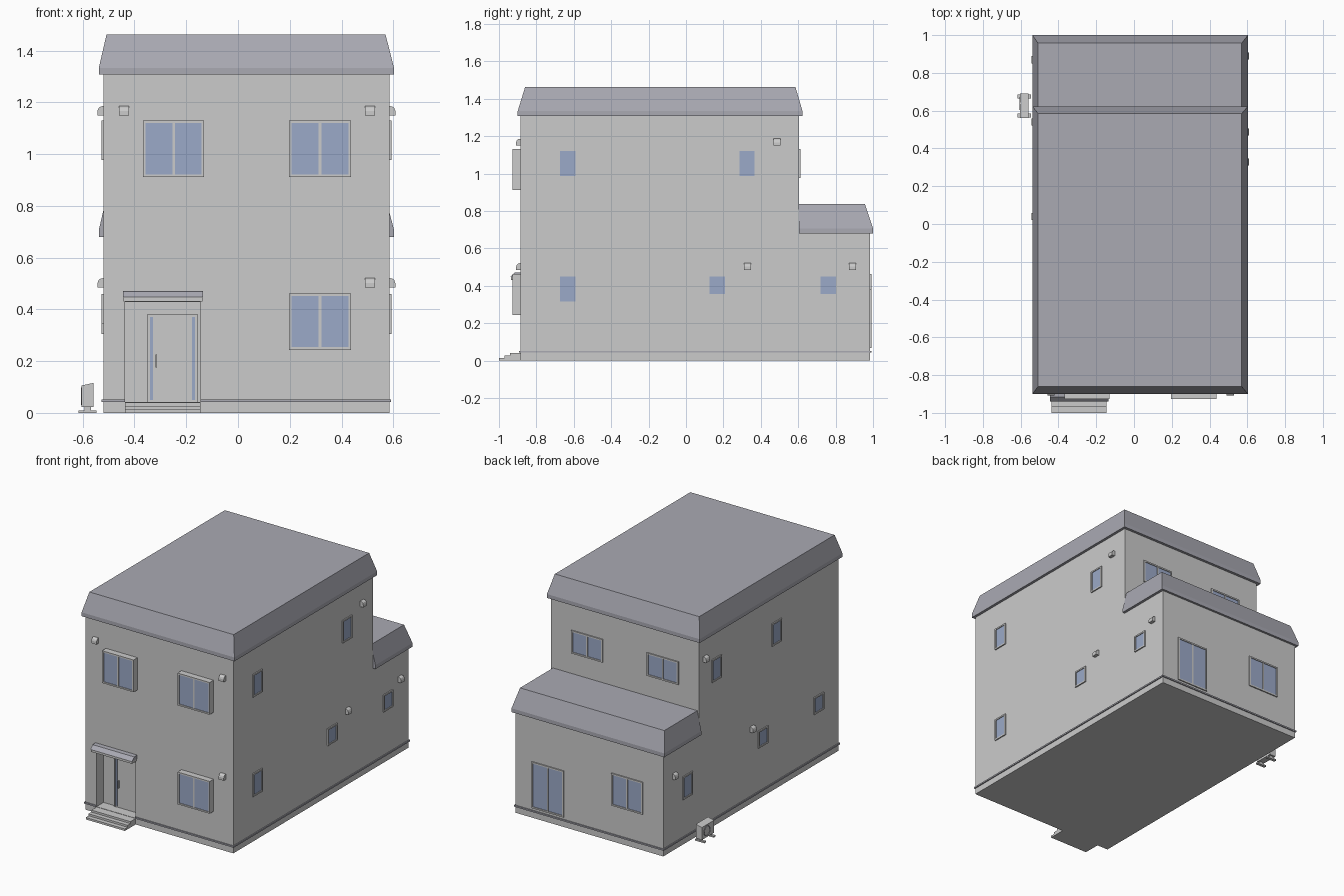
import bpy, bmesh
from math import pi, radians
from mathutils import Matrix, Vector

if "Cube" in bpy.data.objects:
    bpy.data.objects.remove(bpy.data.objects["Cube"])


def material(name, rgb):
    m = bpy.data.materials.new(name)
    m.diffuse_color = (*rgb, 1)
    m.use_nodes = True
    m.node_tree.nodes["Principled BSDF"].inputs["Base Color"].default_value = m.diffuse_color
    return m


WALL = material("wall_grey", (0.58, 0.58, 0.57))
ROOF = material("roof_slate", (0.40, 0.40, 0.45))
GLASS = material("window_glass", (0.33, 0.40, 0.58))
TRIM = material("pale_trim", (0.72, 0.72, 0.72))
SILL = material("dark_strip", (0.40, 0.40, 0.45))

X0, X1 = -0.52, 0.585               # side walls
YF, YM, YB = -0.885, 0.605, 0.985   # front, upper back, wing back
BASE = 0.042


def finish(bm, name, mats, matrix=None):
    bmesh.ops.recalc_face_normals(bm, faces=bm.faces)
    me = bpy.data.meshes.new(name)
    bm.to_mesh(me)
    bm.free()
    ob = bpy.data.objects.new(name, me)
    for m in mats:
        me.materials.append(m)
    if matrix:
        ob.matrix_world = matrix
    bpy.context.collection.objects.link(ob)
    return ob


def add_box(bm, x0, x1, y0, y1, z0, z1, mat=0):
    m = Matrix.Translation(((x0 + x1) / 2, (y0 + y1) / 2, (z0 + z1) / 2)) \
        @ Matrix.Diagonal((x1 - x0, y1 - y0, z1 - z0, 1))
    vs = bmesh.ops.create_cube(bm, size=1, matrix=m)["verts"]
    for f in {f for v in vs for f in v.link_faces}:
        f.material_index = mat


def boxes(name, items, mats, matrix=None):
    bm = bmesh.new()
    for b in items:
        add_box(bm, *b)
    return finish(bm, name, mats, matrix)


def prism(name, profile, xa, xb, mat, matrix=None):
    """Extrude a (y, z) profile along x."""
    bm = bmesh.new()
    face = bm.faces.new([bm.verts.new((xa, y, z)) for y, z in profile])
    new = bmesh.ops.extrude_face_region(bm, geom=[face])["geom"]
    bmesh.ops.translate(bm, vec=(xb - xa, 0, 0),
                        verts=[v for v in new if isinstance(v, bmesh.types.BMVert)])
    return finish(bm, name, [mat], matrix)


def hip_roof(name, rings):
    """Stack of (x0, x1, y0, y1, z) rectangles skinned into a solid."""
    bm = bmesh.new()
    loops = [[bm.verts.new(p) for p in ((a, c, z), (b, c, z), (b, d, z), (a, d, z))]
             for a, b, c, d, z in rings]
    for lo, hi in zip(loops, loops[1:]):
        for i in range(4):
            j = (i + 1) % 4
            bm.faces.new((lo[i], lo[j], hi[j], hi[i]))
    bm.faces.new(loops[0])
    bm.faces.new(loops[-1])
    return finish(bm, name, [ROOF])


def on_wall(wall, along, z):
    """Local x runs along the wall, local -y points outward."""
    pos, deg = {"front": ((along, YF), 0), "right": ((X1, along), 90),
                "left": ((X0, along), -90), "wing_back": ((along, YB), 180),
                "upper_back": ((along, YM), 180)}[wall]
    return Matrix.Translation((*pos, z)) @ Matrix.Rotation(radians(deg), 4, "Z")


def window(wall, a0, a1, z0, z1, depth=0.008, panes=1):
    w, h, t = (a1 - a0) / 2, (z1 - z0) / 2, 0.010
    back = 0.005
    parts = [(-w, -w + t, -depth, back, -h, h), (w - t, w, -depth, back, -h, h),
             (-w + t, w - t, -depth, back, -h, -h + t), (-w + t, w - t, -depth, back, h - t, h),
             (-w + t, w - t, -depth + 0.005, back, -h + t, h - t, 1)]
    if panes == 2:
        parts.append((-0.005, 0.005, -depth + 0.001, back, -h + t, h - t))
    boxes(wall + "_window", parts, [TRIM, GLASS], on_wall(wall, (a0 + a1) / 2, (z0 + z1) / 2))


# House body: stepped side profile with a porch recess cut in
body = prism("house_walls", [(YF, BASE), (YB, BASE), (YB, 0.69), (YM, 0.69), (YM, 1.31), (YF, 1.31)],
             X0, X1, WALL)
cutter = boxes("porch_cutter", [(-0.437, -0.145, -1.0, YF + 0.075, BASE - 0.02, 0.428)], [WALL])
cutter.hide_render = True
mod = body.modifiers.new("porch_recess", "BOOLEAN")
mod.operation, mod.solver, mod.object = "DIFFERENCE", "EXACT", cutter
bpy.context.view_layer.objects.active = body
bpy.ops.object.modifier_apply(modifier=mod.name)
bpy.data.objects.remove(cutter)

# Foundation and the drip strip above it, interrupted at the porch
boxes("foundation", [(X0, X1, YF, YB, 0, BASE)], [TRIM])
o, s0, s1 = 0.007, 0.042, 0.052
boxes("drip_strip", [(X0 - o, X0, YF - o, YB + o, s0, s1), (X1, X1 + o, YF - o, YB + o, s0, s1),
                     (X0, X1, YB, YB + o, s0, s1), (X0, -0.437, YF - o, YF, s0, s1),
                     (-0.145, X1, YF - o, YF, s0, s1)], [SILL])

# Roofs
hip_roof("main_roof", [(-0.538, 0.603, -0.90, 0.623, 1.307), (-0.538, 0.603, -0.90, 0.623, 1.333),
                       (-0.508, 0.570, -0.86, 0.585, 1.463)])
hip_roof("wing_roof", [(-0.538, 0.603, YM, 1.0, 0.68), (-0.538, 0.603, YM, 1.0, 0.706),
                       (-0.508, 0.570, YM, 0.957, 0.836)])

# Front box windows
for a0, a1, z0, z1 in ((-0.367, -0.131, 0.912, 1.13), (0.197, 0.437, 0.912, 1.13),
                       (0.197, 0.437, 0.244, 0.462)):
    window("front", a0, a1, z0, z1, 0.042, 2)

# Back windows and garden door
for a0, a1 in ((0.195, 0.43), (-0.37, -0.135)):
    window("upper_back", a0, a1, 0.975, 1.13, panes=2)
window("wing_back", 0.22, 0.46, 0.068, 0.38, panes=2)
window("wing_back", -0.37, -0.135, 0.244, 0.462, panes=2)

# Small side windows: (centre along wall, bottom, top)
for y, z0, z1 in ((-0.632, 0.977, 1.13), (0.326, 0.977, 1.13), (-0.632, 0.305, 0.46),
                  (0.167, 0.345, 0.46), (0.76, 0.345, 0.46)):
    window("right", y - 0.051, y + 0.051, z0, z1)
for y, z0, z1 in ((0.42, 0.977, 1.13), (-0.22, 0.977, 1.13), (0.73, 0.305, 0.46),
                  (-0.075, 0.345, 0.46), (-0.67, 0.345, 0.46)):
    window("left", y - 0.051, y + 0.051, z0, z1)

# Rounded vent hoods
hood = [(0, -0.018), (-0.023, -0.018), (-0.023, 0), (-0.019, 0.011), (-0.011, 0.017), (0, 0.019)]
for wall, a, z in (("front", -0.44, 1.167), ("front", 0.51, 1.167), ("front", 0.51, 0.502),
                   ("right", 0.487, 1.167), ("right", 0.328, 0.502), ("right", 0.89, 0.502),
                   ("left", 0.54, 1.167), ("left", 0.04, 0.502), ("left", 0.87, 0.502)):
    prism(wall + "_vent_hood", hood, -0.019, 0.019, TRIM, on_wall(wall, a, z))

# Porch: steps, canopy, door
boxes("porch_steps", [(-0.437, -0.145, YF - d, YF, i * 0.0133, (i + 1) * 0.0133)
                      for i, d in enumerate((0.115, 0.085, 0.055))], [TRIM])
prism("porch_canopy_roof", [(YF, 0.472), (YF - 0.030, 0.470), (YF - 0.054, 0.447), (YF, 0.447)],
      -0.445, -0.135, ROOF)
boxes("porch_canopy_fascia", [(-0.442, -0.138, YF - 0.050, YF, 0.430, 0.447)], [TRIM])
yd = YF + 0.075
boxes("front_door", [(-0.350, -0.342, yd - 0.012, yd, BASE, 0.382),
                     (-0.165, -0.157, yd - 0.012, yd, BASE, 0.382),
                     (-0.342, -0.165, yd - 0.012, yd, 0.373, 0.382),
                     (-0.342, -0.165, yd - 0.007, yd, BASE, 0.373),
                     (-0.341, -0.329, yd - 0.009, yd, 0.05, 0.37, 1),
                     (-0.178, -0.166, yd - 0.009, yd, 0.05, 0.37, 1),
                     (-0.319, -0.314, yd - 0.018, yd, 0.175, 0.225)], [TRIM, GLASS])

# Outdoor air unit: casing with sloped top, feet, fan ring, pipe cover
prism("air_unit_casing", [(-0.024, 0.022), (0.022, 0.022), (0.022, 0.116), (-0.024, 0.106)],
      -0.065, 0.065, TRIM, Matrix.Translation((-0.580, 0.627, 0)) @ Matrix.Rotation(-pi / 2, 4, "Z"))
boxes("air_unit_feet", [b for y in (0.575, 0.675) for b in
                        ((-0.616, -0.546, y - 0.010, y + 0.010, 0, 0.010),
                         (-0.594, -0.568, y - 0.006, y + 0.006, 0.010, 0.024))], [TRIM])
bpy.ops.mesh.primitive_torus_add(major_radius=0.032, minor_radius=0.003, major_segments=20,
                                 minor_segments=6, location=(-0.604, 0.638, 0.064),
                                 rotation=(0, pi / 2, 0))
fan = bpy.context.object
fan.name = "air_unit_fan_ring"
fan.data.materials.append(SILL)
